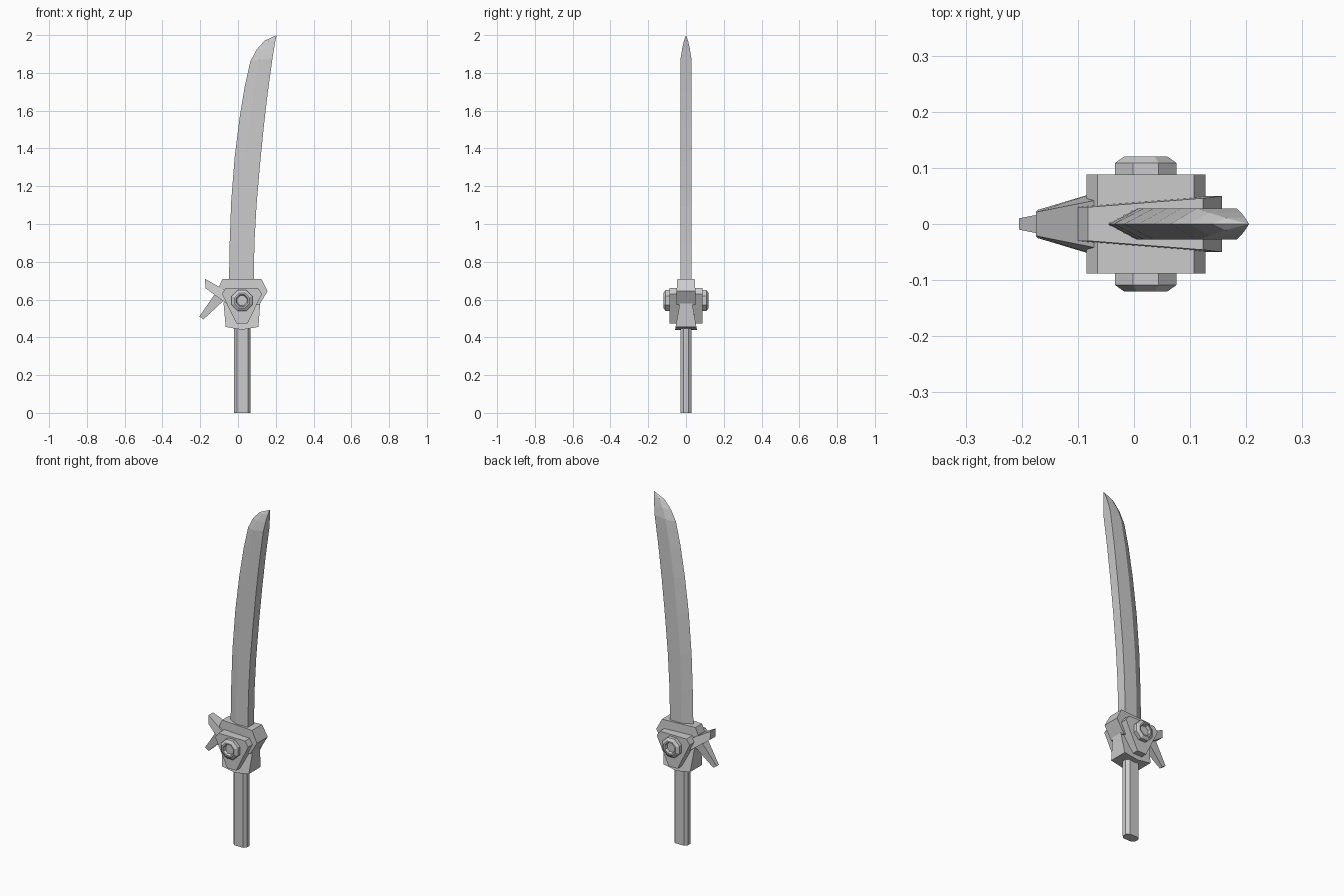
import bpy, bmesh, math


def finish(name, bm):
    bmesh.ops.remove_doubles(bm, verts=bm.verts, dist=0.0005)
    bmesh.ops.recalc_face_normals(bm, faces=bm.faces)
    mesh = bpy.data.meshes.new(name)
    bm.to_mesh(mesh)
    bm.free()
    ob = bpy.data.objects.new(name, mesh)
    bpy.context.collection.objects.link(ob)
    return ob


def loft(name, rings):
    """Skin a list of equal-length vertex rings and cap both ends."""
    bm = bmesh.new()
    vs = [[bm.verts.new(p) for p in r] for r in rings]
    n = len(rings[0])
    for a, b in zip(vs, vs[1:]):
        for i in range(n):
            j = (i + 1) % n
            bm.faces.new((a[i], a[j], b[j], b[i]))
    bm.faces.new(vs[0])
    bm.faces.new(vs[-1])
    return finish(name, bm)


def plate(name, profile):
    """Front profile of (x, z, half thickness), symmetric about y = 0."""
    return loft(name, [[(x, s * w, z) for x, z, w in profile] for s in (-1, 1)])


# Blade: (edge x, edge z, back x, back z, half thickness)
stations = [
    (-0.048, 0.68, 0.083, 0.68, 0.028), (-0.044, 0.90, 0.087, 0.90, 0.028),
    (-0.036, 1.12, 0.098, 1.10, 0.028), (-0.018, 1.35, 0.116, 1.31, 0.028),
    (0.008, 1.56, 0.137, 1.52, 0.028), (0.036, 1.73, 0.158, 1.70, 0.028),
    (0.065, 1.86, 0.183, 1.88, 0.028), (0.097, 1.922, 0.191, 1.93, 0.020),
    (0.140, 1.970, 0.198, 1.97, 0.011), (0.205, 2.0, 0.205, 2.0, 0.0)]
rings = []
for ex, ez, bx, bz, w in stations:
    rx, rz = ex + 0.4 * (bx - ex), ez + 0.4 * (bz - ez)
    rings.append([(ex, 0, ez), (rx, -w, rz), (bx, -w, bz), (bx, w, bz), (rx, w, rz)])
loft("blade", rings)

# Grip: flattened octagon
c = 0.023
octagon = [(-0.043, -0.012), (-0.029, -0.028), (0.029, -0.028), (0.043, -0.012),
           (0.043, 0.012), (0.029, 0.028), (-0.029, 0.028), (-0.043, 0.012)]
loft("grip", [[(c + x, y, z) for x, y in octagon] for z in (0, 0.47)])

# Guard core: upper block and flared lower collar
plate("guard_upper", [(-0.082, 0.71, 0.03), (0.123, 0.71, 0.046), (0.157, 0.645, 0.05),
                      (0.112, 0.57, 0.05), (-0.06, 0.57, 0.035), (-0.1, 0.67, 0.03)])
plate("guard_collar", [(-0.077, 0.585, 0.032), (0.118, 0.585, 0.032), (0.108, 0.455, 0.055),
                       (0.02, 0.44, 0.058), (-0.065, 0.455, 0.055)])

# Triangular cheek plates running through the guard
plate("cheek_plate", [(x, z, 0.088) for x, z in
                      [(-0.065, 0.66), (0.107, 0.66), (0.127, 0.63), (0.05, 0.472),
                       (-0.008, 0.472), (-0.085, 0.63)]])

# Swept prongs on the edge side
plate("upper_prong", [(-0.175, 0.71, 0.021), (-0.07, 0.65, 0.042),
                      (-0.055, 0.575, 0.06), (-0.172, 0.66, 0.025)])
plate("lower_prong", [(-0.205, 0.51, 0.010), (-0.115, 0.64, 0.028),
                      (-0.07, 0.60, 0.028), (-0.183, 0.495, 0.010)])

# Octagonal bosses with a recessed centre, one on each side
for side, label in ((-1, "front"), (1, "back")):
    rings = []
    for r, y in ((0.059, 0.08), (0.059, 0.109), (0.042, 0.12), (0.034, 0.12), (0.028, 0.105)):
        rings.append([(0.021 + r * math.cos(math.pi * (k + 0.5) / 4), side * y,
                       0.595 + r * math.sin(math.pi * (k + 0.5) / 4)) for k in range(8)])
    loft(label + "_boss", rings)
